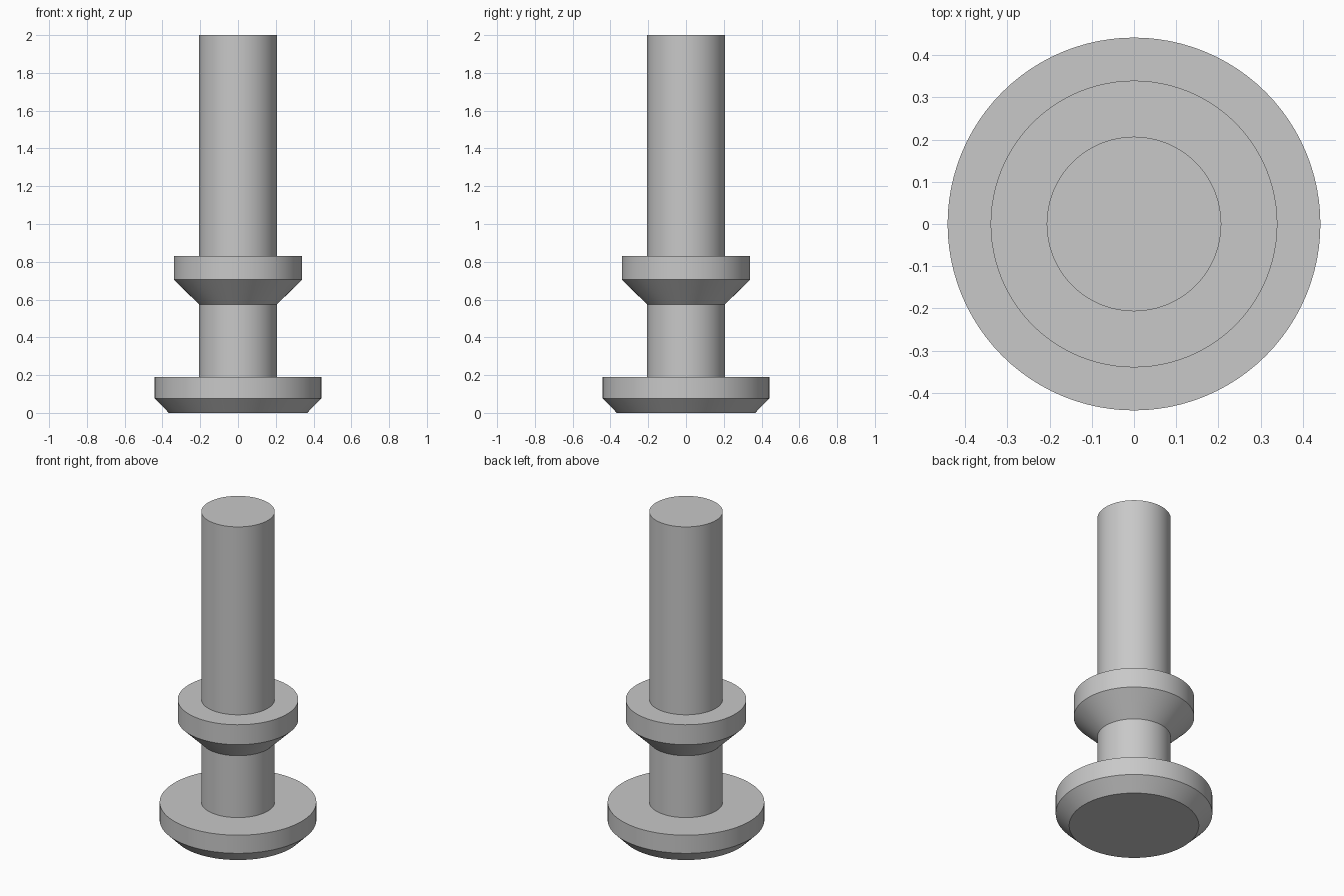
import bpy
import bmesh
import math

cube = bpy.data.objects.get("Cube")
if cube:
    bpy.data.objects.remove(cube, do_unlink=True)

# Plain grey metal
grey = bpy.data.materials.new("grey_metal")
grey.use_nodes = True
colour = (0.58, 0.58, 0.58, 1)
grey.diffuse_color = colour
grey.node_tree.nodes["Principled BSDF"].inputs["Base Color"].default_value = colour

SEGMENTS = 96
SHAFT, COLLAR, FOOT, SOLE = 0.207, 0.34, 0.442, 0.366

# Radius and height pairs, running up the outside
profile = [
    (0, 0), (SOLE, 0), (FOOT, 0.077), (FOOT, 0.19),          # chamfered foot disc
    (SHAFT, 0.19), (SHAFT, 0.575),                           # neck
    (COLLAR, 0.706), (COLLAR, 0.83),                         # flared collar
    (SHAFT, 0.83), (SHAFT, 2), (0, 2),                       # long shaft
]


def lathe(name, points, material):
    """Turn a profile around the z axis into one closed solid."""
    bm = bmesh.new()
    verts = [bm.verts.new((r, 0, z)) for r, z in points]
    edges = [bm.edges.new(pair) for pair in zip(verts, verts[1:])]
    bmesh.ops.spin(bm, geom=verts + edges, cent=(0, 0, 0), axis=(0, 0, 1),
                   angle=math.tau, steps=SEGMENTS, use_duplicate=False)
    bmesh.ops.remove_doubles(bm, verts=bm.verts, dist=0.0001)
    bmesh.ops.recalc_face_normals(bm, faces=bm.faces)
    mesh = bpy.data.meshes.new(name)
    bm.to_mesh(mesh)
    bm.free()
    mesh.materials.append(material)
    obj = bpy.data.objects.new(name, mesh)
    bpy.context.collection.objects.link(obj)
    return obj


pin = lathe("collared_pin", profile, grey)

# Smooth round walls with crisp rims
bpy.ops.object.select_all(action="DESELECT")
pin.select_set(True)
bpy.context.view_layer.objects.active = pin
bpy.ops.object.shade_smooth_by_angle(angle=math.radians(30))
